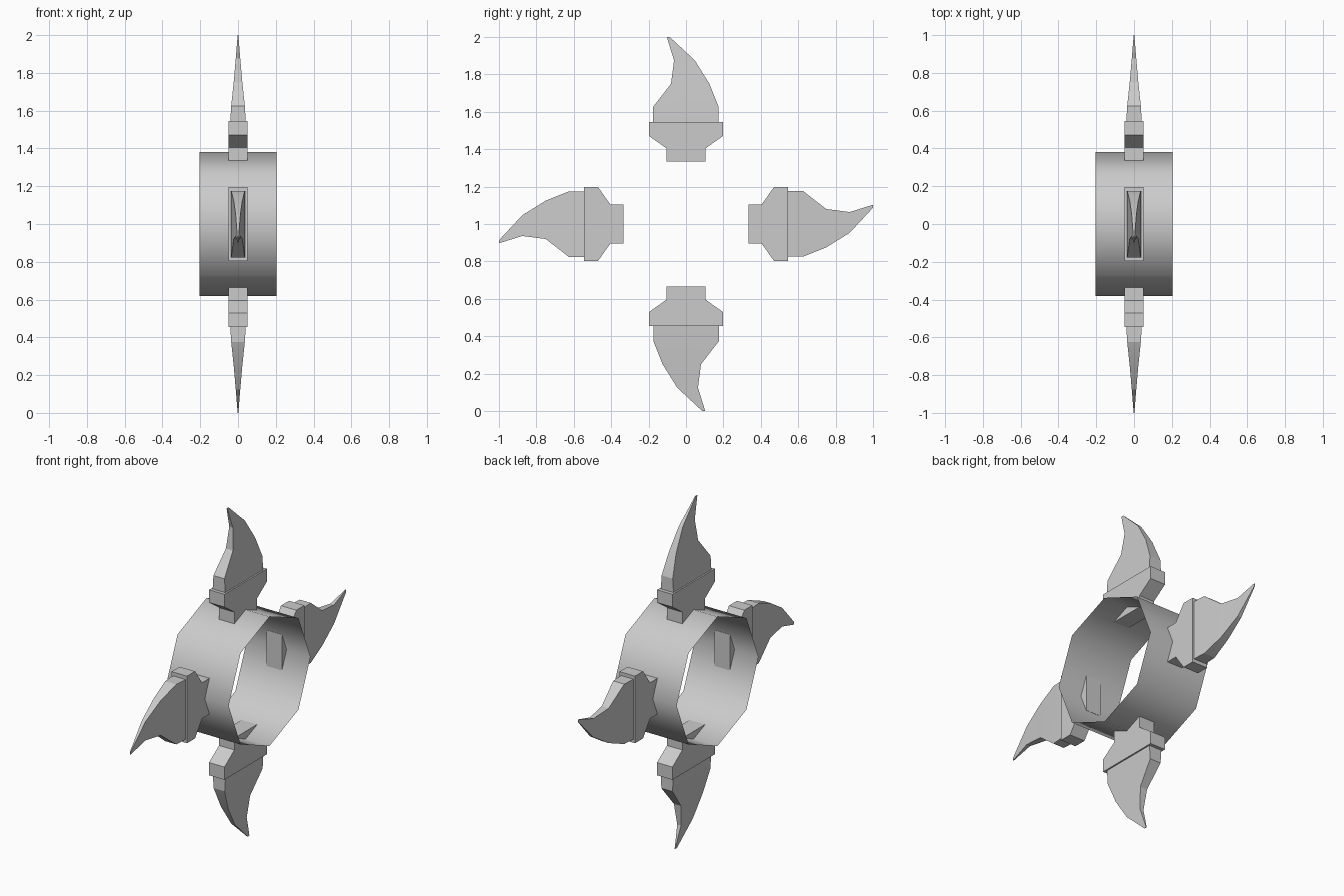
import bpy, bmesh
from math import pi
from mathutils import Matrix

if "Cube" in bpy.data.objects:
    bpy.data.objects.remove(bpy.data.objects["Cube"])

CENTRE = Matrix.Translation((0, 0, 1))


def finish(bm, name, turn=0.0, smooth_angle=None):
    bmesh.ops.transform(bm, matrix=CENTRE @ Matrix.Rotation(turn, 4, 'X'), verts=bm.verts)
    mesh = bpy.data.meshes.new(name)
    bm.to_mesh(mesh)
    bm.free()
    obj = bpy.data.objects.new(name, mesh)
    bpy.context.collection.objects.link(obj)
    if smooth_angle:
        bpy.ops.object.select_all(action='DESELECT')
        obj.select_set(True)
        bpy.context.view_layer.objects.active = obj
        bpy.ops.object.shade_smooth_by_angle(angle=smooth_angle)
    return obj


def loft(rows):
    """Closed solid through rectangles: radius, y start, y end, half thickness."""
    bm = bmesh.new()
    loops = [[bm.verts.new(p) for p in ((-h, a, r), (h, a, r), (h, b, r), (-h, b, r))]
             for r, a, b, h in rows]
    for low, high in zip(loops, loops[1:]):
        for i in range(4):
            j = (i + 1) % 4
            bm.faces.new((low[i], low[j], high[j], high[i]))
    bm.faces.new(loops[0][::-1])
    bm.faces.new(loops[-1])
    bmesh.ops.recalc_face_normals(bm, faces=bm.faces)
    return bm


# Open eight-sided hub band, one sheet thick
bm = bmesh.new()
bmesh.ops.create_cone(bm, cap_ends=False, segments=8, radius1=0.38, radius2=0.38, depth=0.41)
bmesh.ops.rotate(bm, verts=bm.verts, matrix=Matrix.Rotation(pi / 2, 3, 'Y'))
finish(bm, "hub_band", smooth_angle=pi / 3)

# Blade mount and curved, thinning blade
MOUNT = [(0.335, -0.105, 0.105, 0.05), (0.405, -0.105, 0.105, 0.05),
         (0.47, -0.197, 0.197, 0.05), (0.545, -0.197, 0.197, 0.05)]
BLADE = [(0.545, -0.177, 0.175, 0.041), (0.625, -0.177, 0.175, 0.036),
         (0.75, -0.08, 0.125, 0.023), (0.875, -0.064, 0.047, 0.012),
         (1.0, -0.103, -0.087, 0.002)]

# Four copies around the hub
for k in range(4):
    finish(loft(MOUNT), f"blade_mount_{k + 1}", k * pi / 2)
    finish(loft(BLADE), f"blade_{k + 1}", k * pi / 2, smooth_angle=pi / 12)
